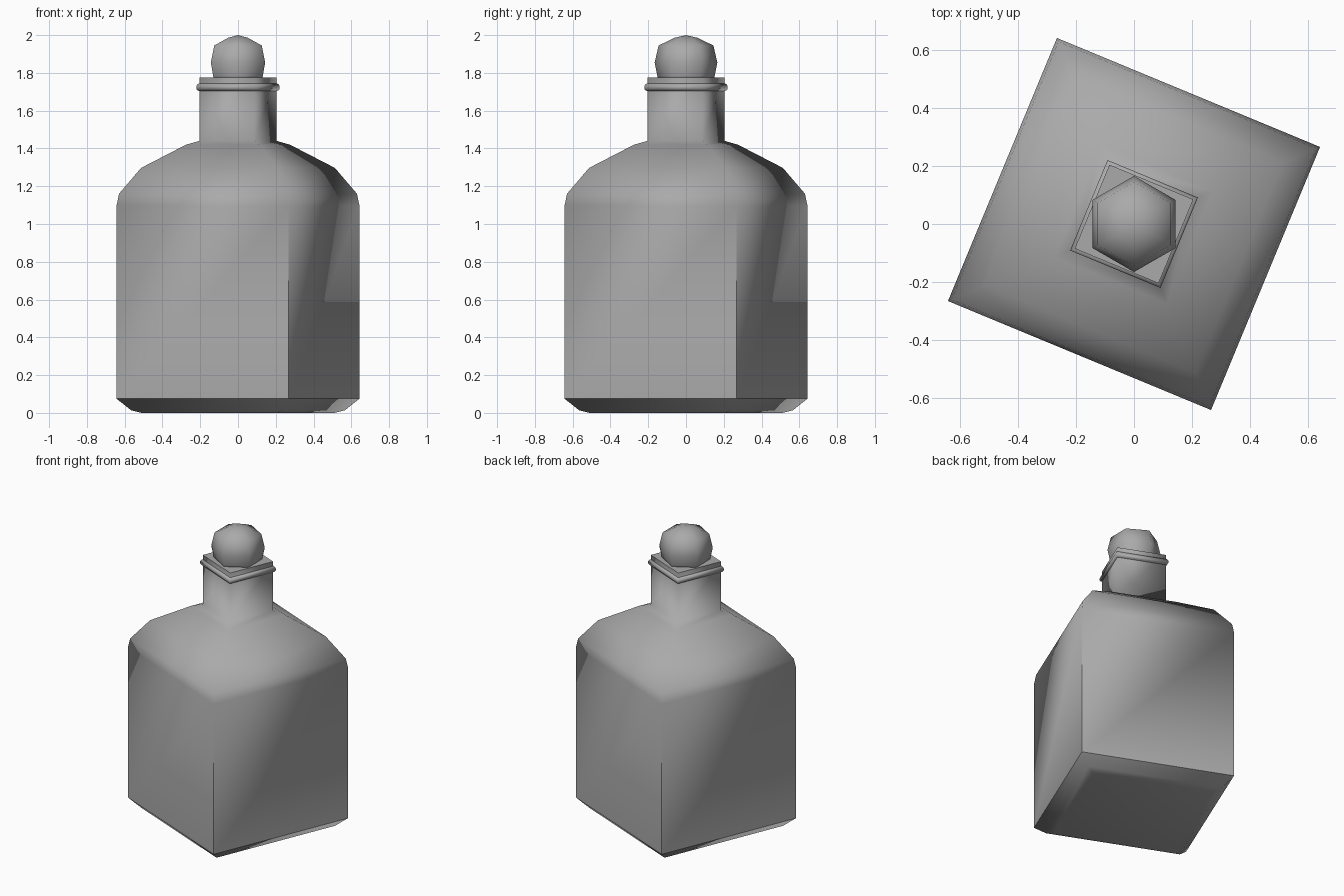
import bpy, bmesh
from math import cos, sin, radians

cube = bpy.data.objects.get("Cube")
if cube:
    bpy.data.objects.remove(cube)

grey = bpy.data.materials.new("plain grey")
grey.use_nodes = True
grey.diffuse_color = (0.4, 0.4, 0.4, 1)
grey.node_tree.nodes["Principled BSDF"].inputs["Base Color"].default_value = (0.4, 0.4, 0.4, 1)


def lathe(name, sides, start, profile, sharp_rings=(), sharp_walls=()):
    """Turn (radius, z) points into a closed smooth solid with few sides.
    sharp_rings / sharp_walls index the rings and wall bands whose edges stay crisp."""
    bm = bmesh.new()
    rings = []
    for r, z in profile:
        if r == 0:
            rings.append([bm.verts.new((0, 0, z))] * sides)
        else:
            angles = [start + radians(360) * i / sides for i in range(sides)]
            rings.append([bm.verts.new((r * cos(a), r * sin(a), z)) for a in angles])
    for low, high in zip(rings, rings[1:]):
        for i in range(sides):
            j = (i + 1) % sides
            corners = [low[i], low[j], high[j], high[i]]
            bm.faces.new(list(dict.fromkeys(corners)))
    for ring in (rings[0], rings[-1]):
        if len(set(ring)) > 1:
            bm.faces.new(ring)
    bmesh.ops.recalc_face_normals(bm, faces=bm.faces)
    for f in bm.faces:
        f.smooth = True
    for k in sharp_rings:
        for i in range(sides):
            bm.edges.get((rings[k][i], rings[k][(i + 1) % sides])).smooth = False
    for k in sharp_walls:
        for i in range(sides):
            bm.edges.get((rings[k][i], rings[k + 1][i])).smooth = False
    mesh = bpy.data.meshes.new(name)
    bm.to_mesh(mesh)
    bm.free()
    mesh.materials.append(grey)
    obj = bpy.data.objects.new(name, mesh)
    bpy.context.collection.objects.link(obj)
    return obj


turn = radians(22.5)
k = 1 / cos(turn)  # half width to corner radius

# Square body with chamfered base, rounded shoulders and neck
body = [(0.51, 0), (0.566, 0.014), (0.643, 0.075), (0.643, 1.097), (0.63, 1.16),
        (0.513, 1.297), (0.275, 1.42), (0.205, 1.44), (0.205, 1.775)]
lathe("bottle_body", 4, turn, [(r * k, z) for r, z in body],
      sharp_rings=(2, 8), sharp_walls=(2,))

# Raised band around the neck
band = [(0.19, 1.702), (0.213, 1.706), (0.221, 1.716), (0.221, 1.73), (0.213, 1.742), (0.19, 1.746)]
lathe("neck_band", 4, turn, [(r * k, z) for r, z in band])

# Six-sided stopper
knob = [(0.147, 1.765), (0.152, 1.785), (0.166, 1.855), (0.145, 1.945), (0.06, 1.986), (0, 2)]
lathe("stopper", 6, radians(90), knob)
